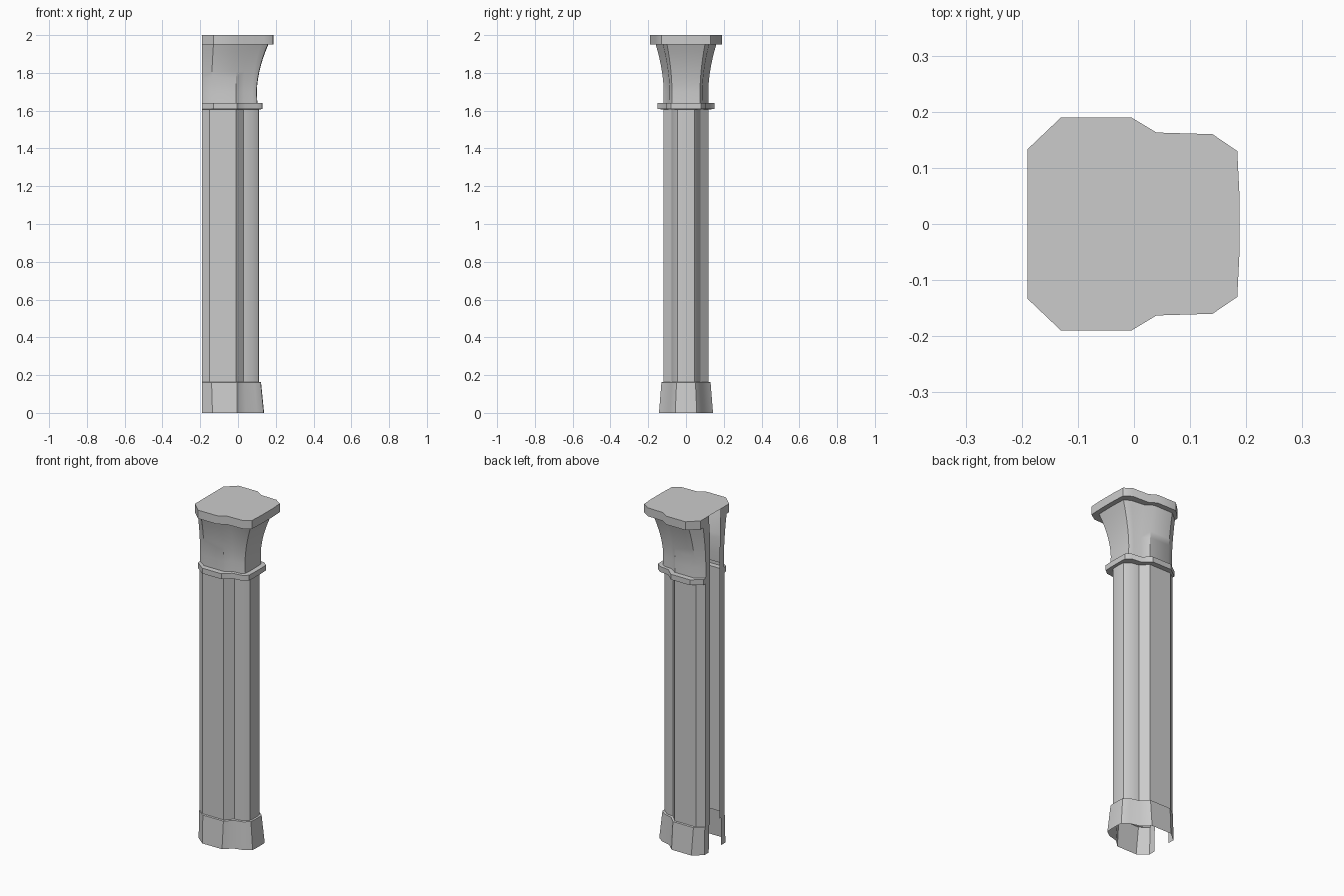
import bpy, bmesh

if "Cube" in bpy.data.objects:
    bpy.data.objects.remove(bpy.data.objects["Cube"])

# Half cross-sections (y > 0), running from the front face round to the open back
SLAB = [(.188, .05), (.184, .13), (.14, .16), (.04, .163), (-.005, .19), (-.13, .19), (-.19, .133), (-.19, .055)]
FLARE = [(.16, .04), (.157, .1), (.12, .122), (.04, .13), (-.005, .16), (-.13, .16), (-.19, .11), (-.19, .05)]
NECK = [(.1, .03), (.098, .074), (.075, .087), (.03, .09), (-.01, .118), (-.14, .118), (-.19, .085), (-.19, .045)]
BAND = [(.13, .04), (.128, .08), (.1, .102), (.04, .11), (-.005, .15), (-.13, .15), (-.19, .105), (-.19, .045)]
SHAFT = [(.112, .02), (.109, .044), (.076, .07), (.03, .078), (-.01, .12), (-.15, .12), (-.19, .09), (-.19, .045)]
BASE_TOP = [(.122, .03), (.12, .05), (.088, .076), (.035, .09), (-.005, .13), (-.14, .13), (-.19, .095), (-.19, .055)]
BASE_LOW = [(.138, .03), (.136, .057), (.1, .084), (.04, .1), (-.005, .143), (-.135, .143), (-.19, .098), (-.19, .058)]


def loft(name, levels, cap=False):
    """Skin a mirrored, back-open section through (section, z) levels."""
    bm = bmesh.new()
    rows = []
    for half, z in levels:
        outline = half[::-1] + [(x, -y) for x, y in half]
        rows.append([bm.verts.new((x, y, z)) for x, y in outline])
    for low, high in zip(rows, rows[1:]):
        for i in range(len(low) - 1):
            bm.faces.new((low[i + 1], low[i], high[i], high[i + 1]))
    if cap:
        bm.faces.new(rows[-1][::-1])
    bm.normal_update()
    mesh = bpy.data.meshes.new(name)
    bm.to_mesh(mesh)
    bm.free()
    obj = bpy.data.objects.new(name, mesh)
    bpy.context.collection.objects.link(obj)
    bpy.ops.object.select_all(action='DESELECT')
    obj.select_set(True)
    bpy.context.view_layer.objects.active = obj
    bpy.ops.object.shade_smooth_by_angle(angle=0.6)
    return obj


def blend(a, b, t):
    return [(p[0] + (q[0] - p[0]) * t, p[1] + (q[1] - p[1]) * t) for p, q in zip(a, b)]


# Tapered base with a small ledge against the shaft
loft("base", [(BASE_LOW, 0), (BASE_TOP, .162), (SHAFT, .164)])

# Straight shaft
loft("shaft", [(SHAFT, .164), (SHAFT, 1.607)])

# Projecting neck band
loft("neck_band", [(SHAFT, 1.607), (BAND, 1.608), (BAND, 1.64), (blend(NECK, FLARE, .04), 1.641)])

# Capital curving outwards to the slab
curve = [(blend(NECK, FLARE, .04), 1.641)]
for i in range(8):
    t = i / 7
    curve.append((blend(NECK, FLARE, t ** 1.8), 1.70 + .249 * t))
loft("capital", curve)

# Top slab
loft("top_slab", [(FLARE, 1.949), (SLAB, 1.95), (SLAB, 2)], cap=True)
